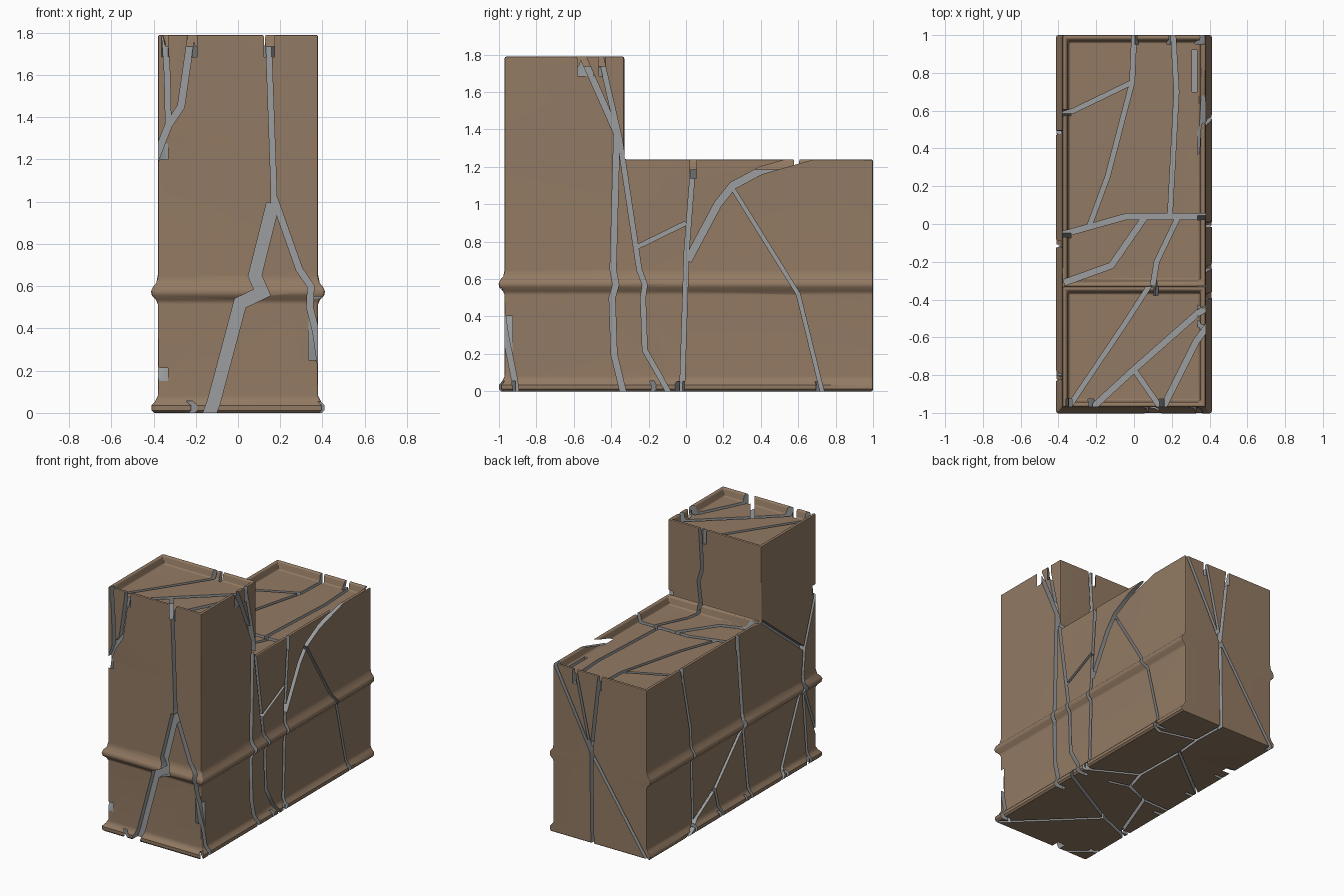
import bpy, bmesh, math
from mathutils import Vector

if "Cube" in bpy.data.objects:
    bpy.data.objects.remove(bpy.data.objects["Cube"])

W, FRONT, STEP, BACK = 0.38, -0.97, -0.33, 1.0
LOW, HIGH = 1.24, 1.79


def material(name, col):
    m = bpy.data.materials.new(name)
    m.diffuse_color = (*col, 1)
    m.use_nodes = True
    m.node_tree.nodes["Principled BSDF"].inputs["Base Color"].default_value = m.diffuse_color
    return m


brown = material("brown_stone", (0.29, 0.195, 0.125))
grey = material("grey_core", (0.33, 0.34, 0.35))


def to_object(bm, name, mat):
    bmesh.ops.recalc_face_normals(bm, faces=bm.faces[:])
    me = bpy.data.meshes.new(name)
    bm.to_mesh(me)
    bm.free()
    me.materials.append(mat)
    ob = bpy.data.objects.new(name, me)
    bpy.context.collection.objects.link(ob)
    return ob


def apply(ob, mod):
    bpy.context.view_layer.objects.active = ob
    bpy.ops.object.modifier_apply(modifier=mod.name)


# stepped body: stacked outlines with a base lip and a waist moulding
bm = bmesh.new()
profile = [(0.0, 0.018), (0.012, 0.03), (0.035, 0.03), (0.055, 0.012), (0.08, 0),
           (0.515, 0), (0.535, 0.008), (0.555, 0.028), (0.575, 0.032), (0.593, 0.025),
           (0.615, 0.007), (0.65, 0), (LOW, 0)]
rings = []
for z, o in profile:
    w, f = W + o, FRONT - o
    rings.append([bm.verts.new((x, y, z)) for x, y in
                  [(-w, f), (w, f), (w, STEP), (w, BACK), (-w, BACK), (-w, STEP)]])
for a, b in zip(rings, rings[1:]):
    for i in range(6):
        j = (i + 1) % 6
        bm.faces.new((a[i], a[j], b[j], b[i]))
bm.faces.new(rings[0][::-1])
top = rings[-1]
low_face = bm.faces.new((top[2], top[3], top[4], top[5]))
base4 = [top[0], top[1], top[2], top[5]]
up4 = [bm.verts.new((v.co.x, v.co.y, HIGH)) for v in base4]
for i in range(4):
    j = (i + 1) % 4
    bm.faces.new((base4[i], base4[j], up4[j], up4[i]))
high_face = bm.faces.new(up4)
bmesh.ops.recalc_face_normals(bm, faces=bm.faces[:])
# sunken panels on both tops
for f in (low_face, high_face):
    bmesh.ops.inset_region(bm, faces=[f], thickness=0.035, depth=0)
    bmesh.ops.inset_region(bm, faces=[f], thickness=0.015, depth=-0.055)
bmesh.ops.dissolve_degenerate(bm, dist=1e-5, edges=bm.edges[:])
body = to_object(bm, "cracked_block", brown)
bev = body.modifiers.new("bevel", 'BEVEL')
bev.width, bev.segments = 0.01, 2
bev.limit_method, bev.angle_limit = 'ANGLE', math.radians(50)
apply(body, bev)

# face frames: (u, v, outward distance) -> position
frames = {
    "front": lambda u, v, d: (u, FRONT - d, v),
    "right": lambda u, v, d: (W + d, u, v),
    "left": lambda u, v, d: (-W - d, u, v),
    "back": lambda u, v, d: (u, BACK + d, v),
    "step": lambda u, v, d: (u, STEP + d, v),
    "low": lambda u, v, d: (u, v, LOW + d),
    "high": lambda u, v, d: (u, v, HIGH + d),
    "under": lambda u, v, d: (u, v, -d),
}
count = 0


def crack(face, width, *pts):
    """Cut a groove along a polyline drawn on one face."""
    global count
    count += 1
    depth = (0.095 if face in ("low", "high") else 0.042) + 0.0003 * count
    p = [Vector(q) for q in pts]
    dirs = [(b - a).normalized() for a, b in zip(p, p[1:])]
    bm, sections = bmesh.new(), []
    for i, q in enumerate(p):
        d0, d1 = dirs[max(i - 1, 0)], dirs[min(i, len(dirs) - 1)]
        n = Vector((-(d0.y + d1.y), d0.x + d1.x)).normalized()
        s = width / 2 / max(0.6, n.dot(Vector((-d0.y, d0.x))))
        l, r = q + n * s, q - n * s
        sections.append([bm.verts.new(frames[face](c.x, c.y, d)) for c, d in
                         [(l, 0.06), (r, 0.06), (r, -depth), (l, -depth)]])
    for a, b in zip(sections, sections[1:]):
        for i in range(4):
            j = (i + 1) % 4
            bm.faces.new((a[i], a[j], b[j], b[i]))
    bm.faces.new(sections[0])
    bm.faces.new(sections[-1])
    cutter = to_object(bm, "crack_cutter", grey)
    cutter.hide_render = True
    mod = body.modifiers.new("crack", 'BOOLEAN')
    mod.operation, mod.solver, mod.object = 'DIFFERENCE', 'EXACT', cutter
    mod.material_mode = 'TRANSFER'
    apply(body, mod)
    bpy.data.objects.remove(cutter)


# front cracks
crack("front", .06, (-.145, -.03), (-.115, .05), (.01, .52), (.115, .57), (.08, .65), (.165, .99))
crack("front", .026, (.17, .96), (.17, 1.05), (.142, 1.83))
crack("front", .03, (.17, 1.02), (.29, .68), (.345, .6), (.34, .5), (.37, .38), (.41, .1))
crack("front", .032, (-.215, 1.83), (-.27, 1.45), (-.33, 1.36), (-.40, 1.18))
crack("front", .026, (-.35, 1.83), (-.335, 1.6), (-.33, 1.36))
# right side cracks
crack("right", .032, (-.57, 1.83), (-.37, 1.38), (-.39, .65), (-.375, .57), (-.395, .5), (-.385, .2), (-.33, -.03))
crack("right", .026, (-.465, 1.83), (-.355, 1.35), (-.25, .65), (-.22, .57), (-.23, .5), (-.22, .22), (-.14, .08), (-.08, -.03))
crack("right", .025, (.037, 1.28), (.03, 1.1), (.003, .75), (-.022, -.03))
crack("right", .022, (-.275, .765), (.0, .9))
crack("right", .04, (.01, .7), (.17, 1.0), (.25, 1.1), (.4, 1.18), (.68, 1.26))
crack("right", .02, (.24, 1.1), (.6, .52), (.735, -.03))
crack("right", .03, (-1.0, .55), (-.965, .3), (-.92, .08), (-.905, -.03))
# left side cracks
crack("left", .022, (.605, 1.28), (.49, .76), (.46, -.03))
crack("left", .03, (-.05, 1.28), (-.11, .64), (-.09, .53), (.21, .22), (.62, -.03))
crack("left", .024, (-.11, .6), (-.19, -.03))
crack("left", .022, (.21, .23), (.14, -.03))
crack("left", .026, (-.34, 1.235), (-.83, .85))
crack("left", .026, (-1.0, 1.32), (-.83, .85), (-.81, .62), (-.52, -.03))
crack("left", .022, (-.81, .62), (-.87, -.03))
crack("left", .022, (-.81, .6), (-1.02, .05))
# back cracks
crack("back", .024, (.385, 1.28), (.07, .67), (-.40, -.03))
crack("back", .02, (.205, 1.28), (.07, .67))
crack("back", .024, (.0, 1.28), (.07, .67), (.06, -.03))
crack("step", .024, (.12, 1.83), (.1, 1.5), (.13, 1.4), (.105, 1.2))
# lower top cracks
crack("low", .025, (.003, 1.05), (-.01, .75), (-.14, .25), (-.24, -.02))
crack("low", .024, (-.45, .56), (-.32, .6), (-.01, .75))
crack("low", .025, (.205, 1.05), (.225, .7), (.19, .04))
crack("low", .03, (-.45, -.075), (-.04, .04), (.45, .04))
crack("low", .032, (.06, .04), (-.12, -.22), (-.37, -.31))
crack("low", .026, (.23, .03), (.12, -.2), (.1, -.325))
crack("low", .025, (.32, .92), (.32, .7))
# tower top cracks
crack("high", .025, (.105, -.29), (-.05, -.53), (-.38, -1.02))
crack("high", .032, (.45, -.41), (.34, -.47), (.0, -.77), (-.25, -1.0))
crack("high", .026, (.0, -.77), (.145, -.98))
crack("high", .032, (.42, -.5), (.33, -.62), (.14, -1.0))
# underside cracks
crack("under", .02, (.45, .72), (.34, .68), (.07, .75), (.06, 1.04))
crack("under", .02, (.07, .75), (.05, .54), (.06, .14), (.45, -.07))
crack("under", .02, (.05, .54), (-.45, .15))
crack("under", .02, (.06, .14), (.01, -.03), (-.18, -.11), (-.45, -.12))
crack("under", .02, (.01, -.03), (.17, -.07))
crack("under", .022, (-.18, -.11), (-.35, -.56), (-.45, -.62))
crack("under", .022, (.45, -.15), (-.13, -.47), (-.35, -.56))
crack("under", .02, (.44, -1.03), (-.13, -.47))
crack("under", .02, (-.17, -1.03), (-.45, -.8))

# smooth shading with sharp crack edges
bpy.ops.object.select_all(action='DESELECT')
body.select_set(True)
bpy.context.view_layer.objects.active = body
bpy.ops.object.shade_smooth_by_angle(angle=math.radians(40))
wn = body.modifiers.new("normals", 'WEIGHTED_NORMAL')
wn.keep_sharp = True
